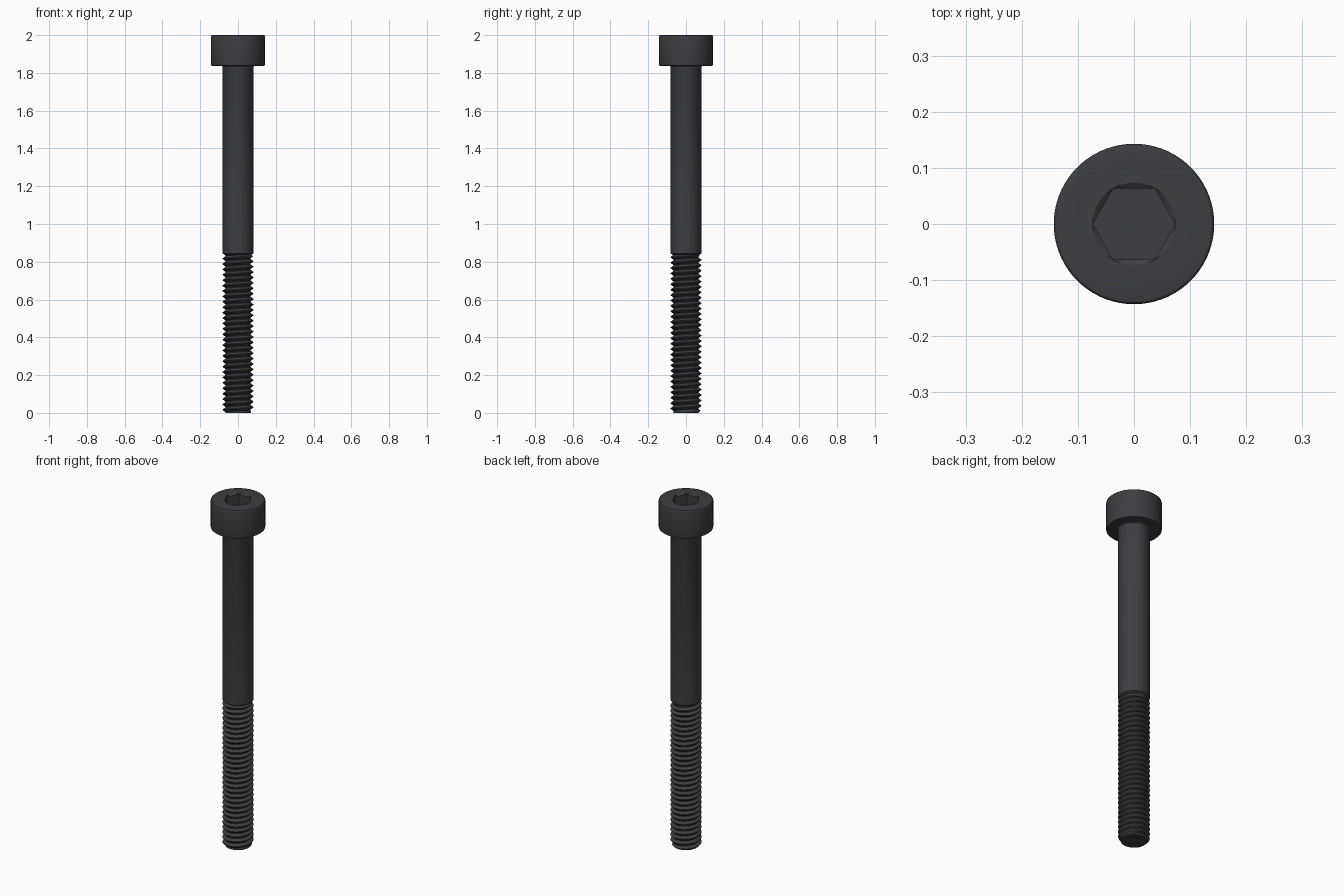
import bpy, bmesh, math

if "Cube" in bpy.data.objects:
    bpy.data.objects.remove(bpy.data.objects["Cube"])

SEG = 64
R_HEAD, R_SHANK, R_CORE = 0.143, 0.081, 0.0665
Z_HEAD, Z_THREAD = 1.837, 0.84
PITCH = 0.0286

steel = bpy.data.materials.new("dark_steel")
steel.diffuse_color = (0.045, 0.048, 0.053, 1)
steel.use_nodes = True
steel.node_tree.nodes["Principled BSDF"].inputs["Base Color"].default_value = steel.diffuse_color


def finish(name, bm, angle=30):
    bmesh.ops.remove_doubles(bm, verts=bm.verts, dist=1e-5)
    bmesh.ops.recalc_face_normals(bm, faces=bm.faces)
    me = bpy.data.meshes.new(name)
    bm.to_mesh(me)
    bm.free()
    me.materials.append(steel)
    ob = bpy.data.objects.new(name, me)
    bpy.context.collection.objects.link(ob)
    bpy.ops.object.select_all(action='DESELECT')
    ob.select_set(True)
    bpy.context.view_layer.objects.active = ob
    bpy.ops.object.shade_smooth_by_angle(angle=math.radians(angle))


def ring(bm, radius, height, n=SEG):
    """Ring of verts; radius and height are functions of the angle."""
    angles = [2 * math.pi * i / n for i in range(n)]
    return [bm.verts.new((radius(a) * math.cos(a), radius(a) * math.sin(a), height(a)))
            for a in angles]


def round_ring(bm, r, z, n=SEG):
    return ring(bm, lambda a: r, lambda a: z, n)


def bridge(bm, rings):
    for lo, hi in zip(rings, rings[1:]):
        n = len(lo)
        for i in range(n):
            j = (i + 1) % n
            bm.faces.new((lo[i], lo[j], hi[j], hi[i]))


# head with rounded rims and a countersunk hexagon socket
N = 72
R_SINK, FLAT, FLOOR = 0.0735, 0.0636, 1.91


def hex_r(a):
    return FLAT / math.cos((a % (math.pi / 3)) - math.pi / 6)


bm = bmesh.new()
b = 0.007
profile = [(R_SHANK - 0.01, Z_HEAD), (R_HEAD - b, Z_HEAD)]
profile += [(R_HEAD - b + b * math.sin(t), Z_HEAD + b - b * math.cos(t))
            for t in (math.pi / 6, math.pi / 3, math.pi / 2)]
profile += [(R_HEAD - b + b * math.cos(t), 2 - b + b * math.sin(t))
            for t in (0, math.pi / 6, math.pi / 3, math.pi / 2)]
profile.append((R_SINK, 2))
rings = [round_ring(bm, r, z, N) for r, z in profile]
rings.append(ring(bm, hex_r, lambda a: 2 - 0.6 * (R_SINK - hex_r(a)) - 0.0005, N))
rings.append(ring(bm, hex_r, lambda a: FLOOR, N))
bridge(bm, rings)
bm.faces.new(rings[-1])
bm.faces.new(rings[0])
finish("socket_head", bm)

# plain shank, with fillet under the head and a taper into the thread
bm = bmesh.new()
rings = [round_ring(bm, r, z) for r, z in (
    (R_CORE - 0.002, Z_THREAD - 0.008), (R_SHANK, Z_THREAD + 0.004),
    (R_SHANK, Z_HEAD - 0.008), (R_SHANK + 0.002, Z_HEAD - 0.003),
    (R_SHANK + 0.006, Z_HEAD))]
bridge(bm, rings)
bm.faces.new(rings[0])
bm.faces.new(rings[-1])
finish("shank", bm)

# helical thread: profile swept along the screw line, tapered at the free end
bm = bmesh.new()
Z_TOP = Z_THREAD + 0.002
tooth = [(0.0, R_CORE), (0.12, R_CORE), (0.5, R_SHANK), (0.62, R_SHANK)]
turns = math.ceil(Z_TOP / PITCH) + 2
grid = []
for i in range(turns * SEG + 1):
    a = 2 * math.pi * i / SEG
    row = []
    for f, r in tooth + [(1.0, R_CORE)]:
        z = min(max((i / SEG - 1 + f - 0.5) * PITCH, 0), Z_TOP)
        r = min(r, R_CORE + 1.0 * z, R_CORE + max(Z_TOP - z, 0))
        row.append(bm.verts.new((r * math.cos(a), r * math.sin(a), z)))
    grid.append(row)
for p, q in zip(grid, grid[1:]):
    for k in range(len(tooth)):
        bm.faces.new((p[k], q[k], q[k + 1], p[k + 1]))
bmesh.ops.remove_doubles(bm, verts=bm.verts, dist=1e-5)
bmesh.ops.dissolve_degenerate(bm, edges=bm.edges, dist=1e-5)
bm.faces.new(round_ring(bm, R_CORE, 0))
finish("thread", bm)
